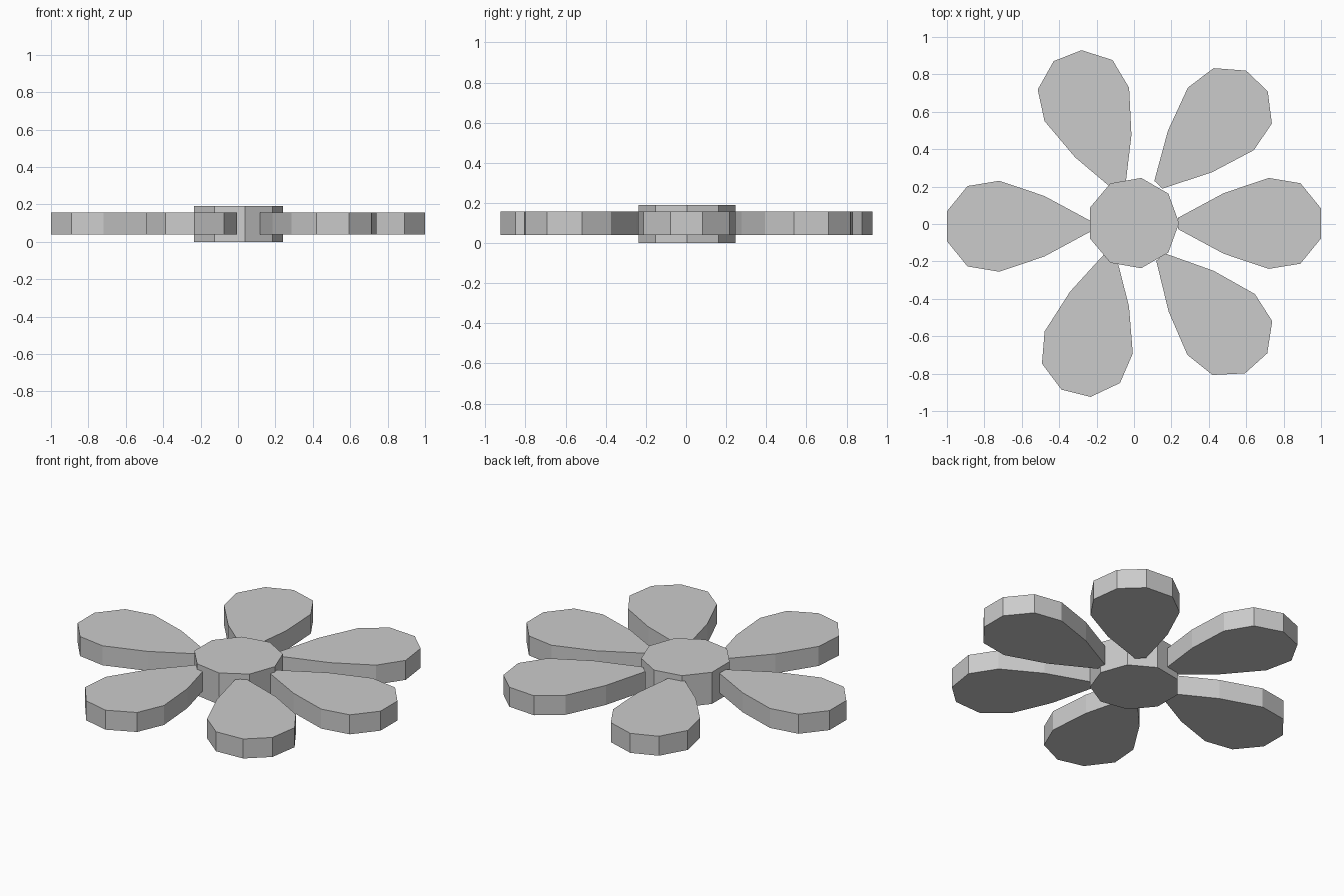
import bpy, bmesh, math

if "Cube" in bpy.data.objects:
    bpy.data.objects.remove(bpy.data.objects["Cube"])


def slab(name, points, z0, z1):
    """Extrude a flat outline from z0 up to z1."""
    bm = bmesh.new()
    base = bm.faces.new([bm.verts.new((x, y, z0)) for x, y in points])
    ext = bmesh.ops.extrude_face_region(bm, geom=[base], use_keep_orig=True)
    for v in ext["geom"]:
        if isinstance(v, bmesh.types.BMVert):
            v.co.z = z1
    bmesh.ops.recalc_face_normals(bm, faces=bm.faces)
    mesh = bpy.data.meshes.new(name)
    bm.to_mesh(mesh)
    bm.free()
    obj = bpy.data.objects.new(name, mesh)
    bpy.context.collection.objects.link(obj)
    return obj


# Nine-sided flower centre
hub = []
for i in range(9):
    a = math.tau * i / 9
    hub.append((-0.004 + 0.245 * math.cos(a), 0.005 + 0.245 * math.sin(a)))
slab("flower_centre", hub, 0.0, 0.19)

# Half petal outline: (distance back from the outer end, half width)
half = [(0.0, 0.08), (0.11, 0.215), (0.28, 0.243), (0.52, 0.162), (0.765, 0.03)]
outline = [(-d, w) for d, w in half] + [(-d, -w) for d, w in reversed(half)]

# Petals: outer end position and direction in degrees
petals = [
    (1.0, 0.003, 0),
    (0.657, 0.765, 46.5),
    (-0.355, 0.90, 111.5),
    (-1.0, -0.012, 180),
    (-0.31, -0.905, 256),
    (0.653, -0.745, 312),
]
for i, (ex, ey, deg) in enumerate(petals):
    c, s = math.cos(math.radians(deg)), math.sin(math.radians(deg))
    pts = [(ex + c * u - s * v, ey + s * u + c * v) for u, v in outline]
    slab(f"petal_{i + 1}", pts, 0.04, 0.157)
